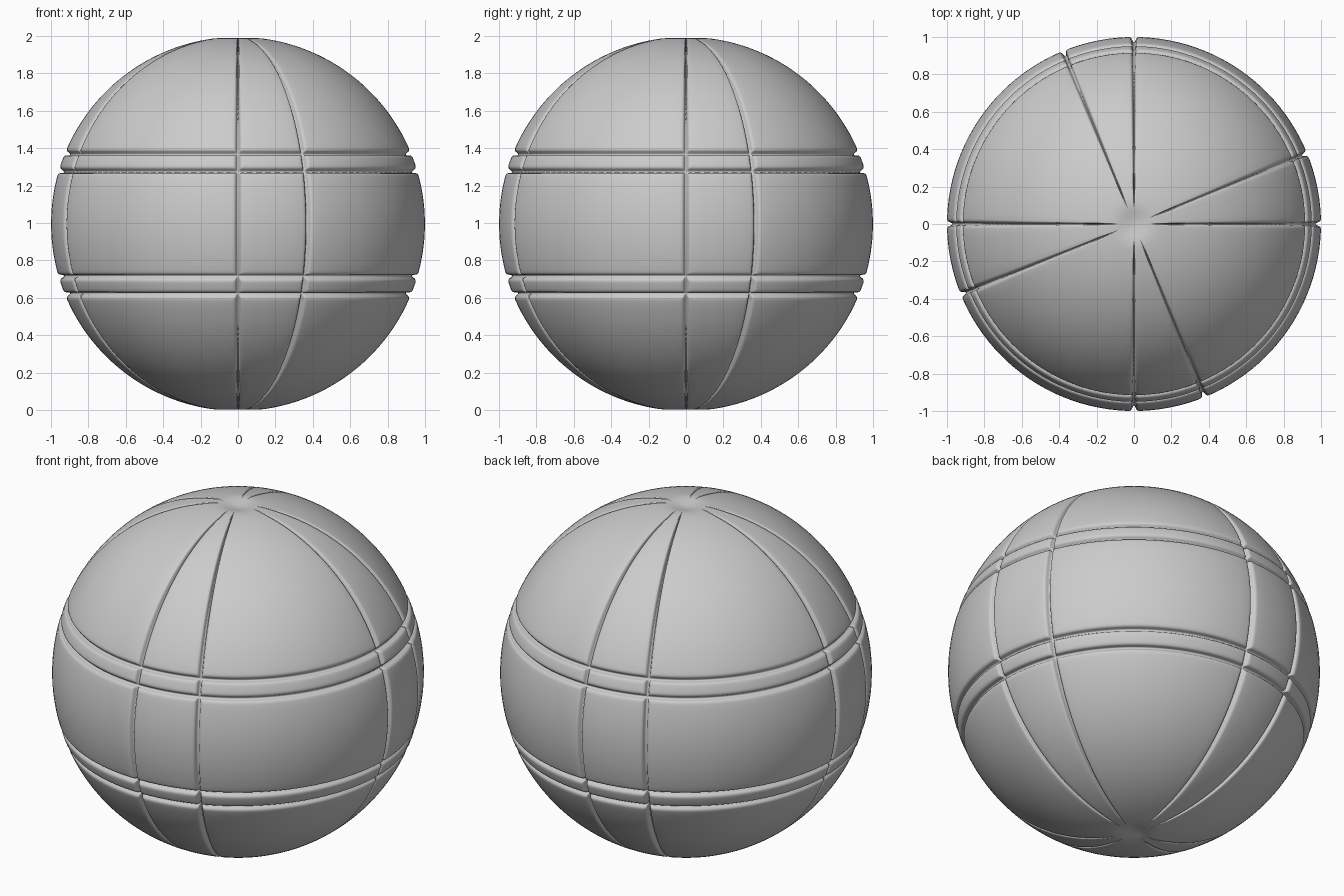
import bpy, bmesh
from math import sin, cos, pi, radians, asin

if "Cube" in bpy.data.objects:
    bpy.data.objects.remove(bpy.data.objects["Cube"])

CENTRE_Z = 0.995
# half groove cross-section: (angular offset, depth)
HALF = [(0, .030), (.006, .025), (.011, .011), (.016, .004), (.024, .001), (.034, 0)]
PROFILE = sorted({(s * a, d) for a, d in HALF for s in (-1, 1)})

# seam positions: four pairs of meridians and two pairs of parallels
MERIDIANS = sorted(radians(q * 90 + o) for q in range(4) for o in (0, 22.2))
PARALLELS = [asin(h) for h in (-.38, -.285, .285, .38)]


def divide(seams, start, end, step):
    """Angles with depth: groove profiles at seams, even steps between."""
    out = [(s + a, d) for s in seams for a, d in PROFILE]
    edges = [start] + [v for s in seams for v in (s - .034, s + .034)] + [end]
    for a, b in zip(edges[::2], edges[1::2]):
        n = max(1, round((b - a) / step))
        out += [(a + (b - a) * i / n, 0) for i in range(1, n)]
    return sorted(out)


def smooth(t):
    t = min(1, max(0, t))
    return t * t * (3 - 2 * t)


lons = divide(MERIDIANS, -.034 + .068, 2 * pi - .034, .05)
# the wrap-around start needs no extra columns, so drop duplicates
lons = [v for i, v in enumerate(lons) if i == 0 or v[0] - lons[i - 1][0] > 1e-4]
lats = divide(PARALLELS, -pi / 2, pi / 2, .035)

# ball skin: a grid on the sphere, pushed in along the seams
bm = bmesh.new()
rings = []
for lat, d_lat in lats:
    r = cos(lat)
    fade = smooth((r - .10) / .12)          # seams die out at the poles
    dip = .025 * (1 - smooth(r / .12))      # dimple at each pole
    ring = []
    for lon, d_lon in lons:
        R = 1 - max(d_lat, d_lon * fade) - dip
        ring.append(bm.verts.new((R * r * cos(lon), R * r * sin(lon),
                                  CENTRE_Z + R * sin(lat))))
    rings.append(ring)
n = len(lons)
for a, b in zip(rings, rings[1:]):
    for i in range(n):
        j = (i + 1) % n
        bm.faces.new((a[i], a[j], b[j], b[i]))
for ring, s in ((rings[0], -1), (rings[-1], 1)):
    pole = bm.verts.new((0, 0, CENTRE_Z + s * .975))
    for i in range(n):
        j = (i + 1) % n
        bm.faces.new((ring[i], ring[j], pole) if s > 0 else (ring[j], ring[i], pole))
for f in bm.faces:
    f.smooth = True
mesh = bpy.data.meshes.new("ball")
bm.to_mesh(mesh)
bm.free()
ball = bpy.data.objects.new("ball", mesh)
bpy.context.collection.objects.link(ball)
